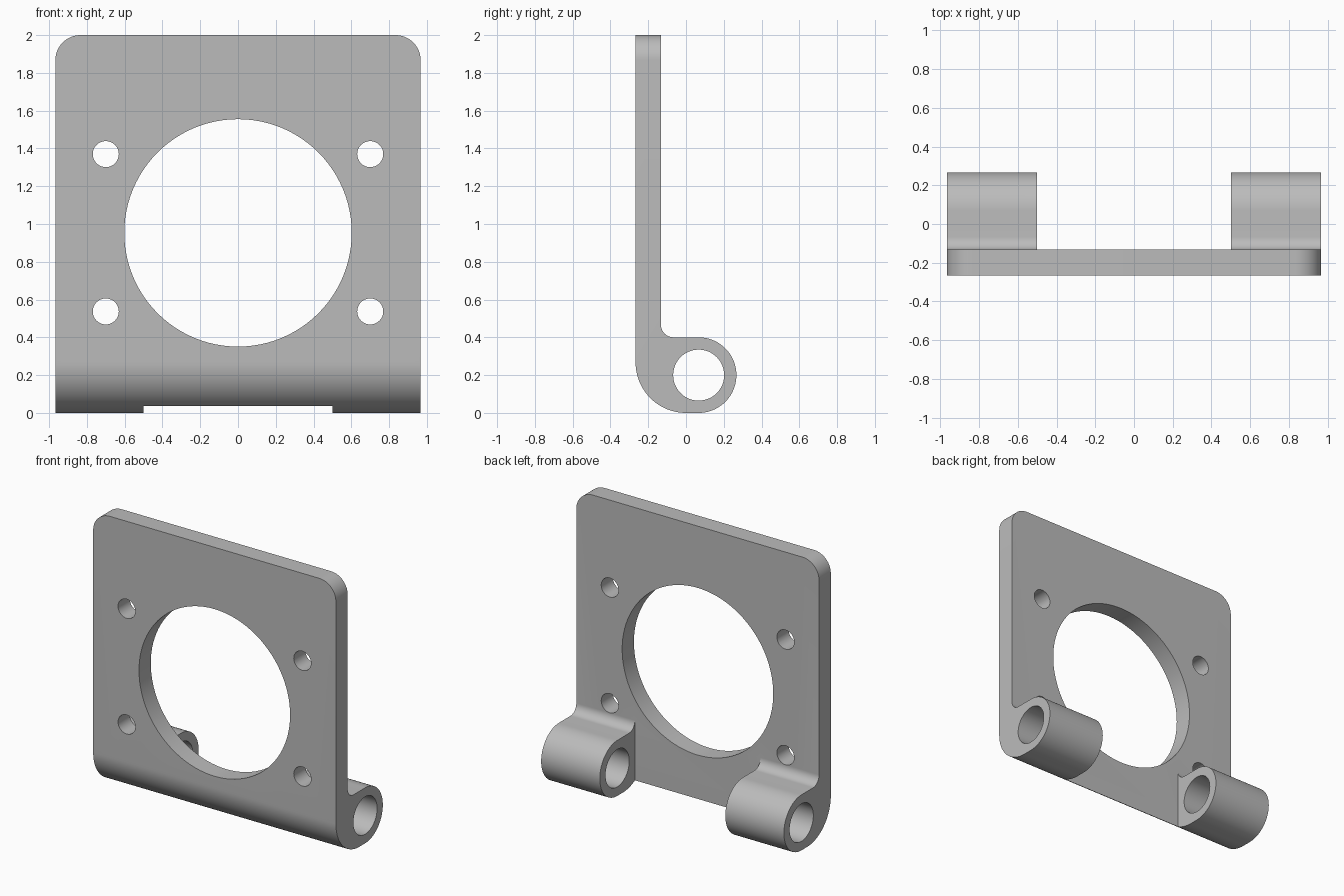
import bpy, bmesh, math
from mathutils import Vector

default = bpy.data.objects.get("Cube")
if default:
    bpy.data.objects.remove(default, do_unlink=True)

HALF_W = 0.967
FRONT, BACK = -0.267, -0.133   # plate faces
GAP = 0.5                      # half the space between the knuckles
PIN_Y, PIN_Z = 0.067, 0.2

grey = bpy.data.materials.new("plain_grey")
grey.use_nodes = True
grey.diffuse_color = (0.5, 0.5, 0.5, 1)
grey.node_tree.nodes["Principled BSDF"].inputs["Base Color"].default_value = (0.5, 0.5, 0.5, 1)


def arc(cx, cy, r, start, end, steps):
    """Points along an arc, angles in degrees."""
    angles = [math.radians(start + (end - start) * i / steps) for i in range(steps + 1)]
    return [(cx + r * math.cos(a), cy + r * math.sin(a)) for a in angles]


def prism(name, outline, axis, low, high):
    """Extrude a (y, z) outline along X or an (x, z) outline along Y."""
    bm = bmesh.new()
    place = (lambda p: (low, p[0], p[1])) if axis == "X" else (lambda p: (p[0], low, p[1]))
    face = bm.faces.new([bm.verts.new(place(p)) for p in outline])
    extruded = bmesh.ops.extrude_face_region(bm, geom=[face])["geom"]
    shift = Vector((high - low, 0, 0) if axis == "X" else (0, high - low, 0))
    bmesh.ops.translate(bm, vec=shift, verts=[v for v in extruded if isinstance(v, bmesh.types.BMVert)])
    bmesh.ops.recalc_face_normals(bm, faces=bm.faces)
    mesh = bpy.data.meshes.new(name)
    bm.to_mesh(mesh)
    bm.free()
    mesh.materials.append(grey)
    obj = bpy.data.objects.new(name, mesh)
    bpy.context.collection.objects.link(obj)
    return obj


def circle(cx, cy, r, steps):
    return arc(cx, cy, r, 0, 360, steps)[:-1]


# Side profile: plate, curled lower edge, knuckle and fillet
profile = [(BACK, 2.0), (FRONT, 2.0)]
profile += arc(0, 0.267, 0.267, 180, 270, 24)
profile += arc(PIN_Y, PIN_Z, 0.2, -90, 90, 36)
profile += arc(BACK + 0.067, 0.467, 0.067, 270, 180, 10)
bracket = prism("hinge_bracket", profile, "X", -HALF_W, HALF_W)

# Rounded front outline trims the top corners
R = 0.133
outline = [(-1.2, -0.2), (1.2, -0.2), (1.2, 1.0), (HALF_W, 1.0)]
outline = [(-HALF_W - 0.1, -0.2), (HALF_W + 0.1, -0.2), (HALF_W + 0.1, 2.1), (-HALF_W - 0.1, 2.1)]
corners = []
for side in (1, -1):
    curve = arc(HALF_W - R, 2 - R, R, 0, 90, 14)
    wedge = [(side * x, z) for x, z in curve + [(HALF_W - R, 2.1), (HALF_W + 0.1, 2.1), (HALF_W + 0.1, 2 - R)]]
    corners.append(prism("corner_cutter", wedge, "Y", -0.5, 0.5))

# Openings: fan hole, screw holes, pin bore and the gap between knuckles
cutters = corners + [prism("fan_hole_cutter", circle(0, 0.953, 0.602, 96), "Y", -0.5, 0.5)]
for x in (-0.7, 0.7):
    for z in (0.537, 1.37):
        cutters.append(prism("screw_hole_cutter", circle(x, z, 0.069, 32), "Y", -0.5, 0.5))
cutters.append(prism("pin_bore_cutter", circle(PIN_Y, PIN_Z, 0.135, 48), "X", -1.2, 1.2))
gap = [(BACK, -0.2), (0.5, -0.2), (0.5, 0.6), (BACK, 0.6)]
cutters.append(prism("knuckle_gap_cutter", gap, "X", -GAP, GAP))

bpy.ops.object.select_all(action="DESELECT")
bracket.select_set(True)
bpy.context.view_layer.objects.active = bracket
for cutter in cutters:
    cutter.hide_render = True
    cut = bracket.modifiers.new(cutter.name, "BOOLEAN")
    cut.operation = "DIFFERENCE"
    cut.solver = "EXACT"
    cut.object = cutter
    bpy.ops.object.modifier_apply(modifier=cut.name)
for cutter in cutters:
    bpy.data.objects.remove(cutter, do_unlink=True)

bpy.ops.object.shade_smooth_by_angle(angle=math.radians(30))
